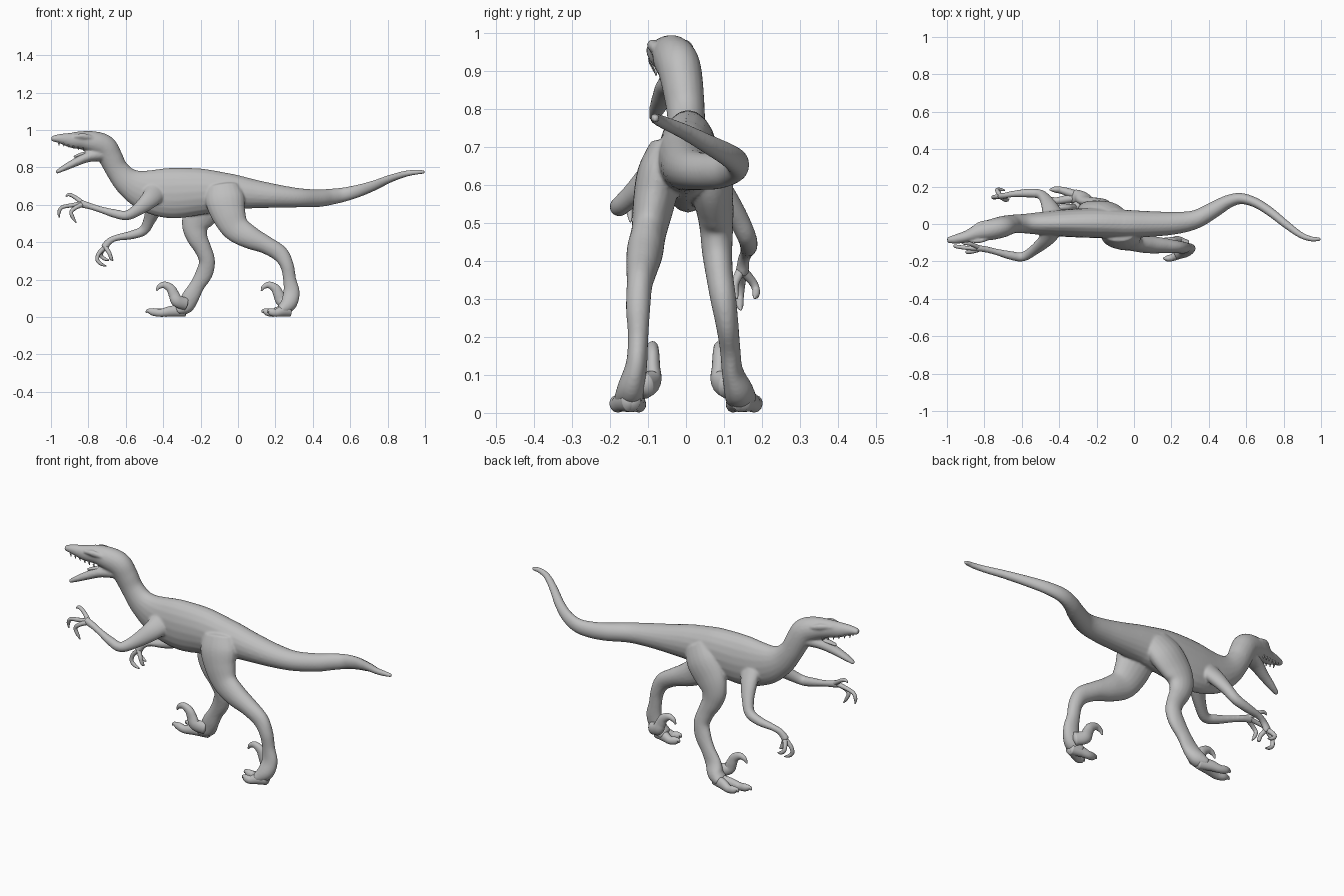
import bpy, bmesh, math
from mathutils import Vector

skin = bpy.data.materials.new("grey_skin")
skin.diffuse_color = (0.52, 0.52, 0.52, 1)


def spline(pts, steps):
    """Catmull-Rom through points of (x, y, z, side radius, depth radius)."""
    p = [pts[0]] + list(pts) + [pts[-1]]
    out = []
    for i in range(1, len(p) - 2):
        for s in range(steps):
            t = s / steps
            out.append([0.5 * (2 * b + (c - a) * t + (2 * a - 5 * b + 4 * c - d) * t * t
                               + (3 * b - a - 3 * c + d) * t ** 3)
                        for a, b, c, d in zip(*p[i - 1:i + 3])])
    return out + [list(pts[-1])]


def tube(bm, pts, steps=6, sides=20):
    """Closed elliptical loft with domed ends; the side radius lies along y."""
    path = spline(pts, steps)
    centres = [Vector(q[:3]) for q in path]
    rings, ends = [], []
    last = len(path) - 1
    for i, q in enumerate(path):
        t = (centres[min(i + 1, last)] - centres[max(i - 1, 0)]).normalized()
        u = Vector((0, 1, 0))
        u = (u - t * u.dot(t)).normalized()
        v = t.cross(u)
        rings.append([bm.verts.new(centres[i] + u * q[3] * math.cos(a) + v * q[4] * math.sin(a))
                      for a in (2 * math.pi * k / sides for k in range(sides))])
        if i in (0, last):
            ends.append(bm.verts.new(centres[i] + t * (0.5 if i else -0.5) * min(q[3], q[4])))
    for r, s in zip(rings, rings[1:]):
        for k in range(sides):
            n = (k + 1) % sides
            bm.faces.new((r[k], r[n], s[n], s[k]))
    for ring, tip in ((rings[0], ends[0]), (rings[-1], ends[1])):
        for k in range(sides):
            bm.faces.new((ring[k], ring[(k + 1) % sides], tip))


def build(name, tubes, fuse=0, sides=20):
    """Make one object from tubes, optionally fused into a single skin."""
    bm = bmesh.new()
    for pts in tubes:
        tube(bm, pts, sides=sides)
    bmesh.ops.recalc_face_normals(bm, faces=bm.faces)
    for f in bm.faces:
        f.smooth = True
    me = bpy.data.meshes.new(name)
    bm.to_mesh(me)
    bm.free()
    me.materials.append(skin)
    ob = bpy.data.objects.new(name, me)
    bpy.context.collection.objects.link(ob)
    if fuse:
        m = ob.modifiers.new("fuse", 'REMESH')
        m.mode, m.voxel_size, m.use_smooth_shade = 'VOXEL', fuse, True
        s = ob.modifiers.new("soften", 'SMOOTH')
        s.factor, s.iterations = 0.5, 5
    return ob


# Head, neck and front of the torso
head_torso = [
    (-0.995, -0.086, 0.953, 0.016, 0.014), (-0.95, -0.080, 0.953, 0.025, 0.026),
    (-0.89, -0.066, 0.945, 0.033, 0.041), (-0.83, -0.045, 0.944, 0.046, 0.050),
    (-0.77, -0.032, 0.933, 0.055, 0.060), (-0.715, -0.018, 0.908, 0.057, 0.066),
    (-0.682, -0.008, 0.855, 0.054, 0.064), (-0.645, 0, 0.785, 0.050, 0.062),
    (-0.585, 0.002, 0.720, 0.052, 0.078), (-0.49, 0.003, 0.677, 0.062, 0.112),
    (-0.36, 0.005, 0.662, 0.074, 0.135), (-0.20, 0.005, 0.670, 0.080, 0.124),
    (-0.05, 0, 0.670, 0.076, 0.098)]
# Hips and the curved tail
tail = [
    (-0.20, 0.005, 0.670, 0.078, 0.120), (-0.05, 0, 0.670, 0.076, 0.098),
    (0.08, 0, 0.658, 0.069, 0.078), (0.22, 0.005, 0.645, 0.060, 0.061),
    (0.33, 0.025, 0.637, 0.050, 0.051), (0.43, 0.078, 0.635, 0.043, 0.047),
    (0.50, 0.118, 0.643, 0.036, 0.043), (0.57, 0.136, 0.655, 0.030, 0.038),
    (0.65, 0.114, 0.676, 0.026, 0.033), (0.73, 0.064, 0.704, 0.024, 0.027),
    (0.81, 0.000, 0.738, 0.021, 0.021), (0.89, -0.058, 0.764, 0.017, 0.017),
    (0.95, -0.080, 0.774, 0.014, 0.014), (0.995, -0.080, 0.775, 0.010, 0.010)]
brows = [[(-0.875, -0.062 + s * 0.030, 0.966, 0.008, 0.008),
          (-0.825, -0.045 + s * 0.044, 0.967, 0.013, 0.016),
          (-0.775, -0.032 + s * 0.044, 0.955, 0.010, 0.010)] for s in (-1, 1)]
# Lower jaw hangs open
jaw = [
    (-0.72, -0.018, 0.872, 0.044, 0.040), (-0.80, -0.042, 0.857, 0.039, 0.029),
    (-0.87, -0.063, 0.826, 0.028, 0.022), (-0.93, -0.077, 0.796, 0.021, 0.016),
    (-0.970, -0.085, 0.774, 0.012, 0.009)]

# Legs: trailing right leg, leading left leg
right_leg = [
    (-0.080, -0.050, 0.700, 0.045, 0.085), (-0.070, -0.070, 0.630, 0.058, 0.105),
    (-0.050, -0.085, 0.550, 0.055, 0.092), (-0.010, -0.098, 0.475, 0.046, 0.075),
    (0.065, -0.108, 0.425, 0.048, 0.062), (0.150, -0.115, 0.385, 0.042, 0.048),
    (0.225, -0.122, 0.338, 0.034, 0.044), (0.262, -0.126, 0.275, 0.032, 0.036),
    (0.276, -0.126, 0.200, 0.027, 0.035), (0.286, -0.130, 0.130, 0.028, 0.044),
    (0.270, -0.143, 0.070, 0.036, 0.043), (0.230, -0.148, 0.036, 0.042, 0.030)]
left_leg = [
    (-0.100, 0.040, 0.690, 0.045, 0.085), (-0.150, 0.062, 0.620, 0.058, 0.100),
    (-0.205, 0.075, 0.545, 0.050, 0.090), (-0.228, 0.080, 0.485, 0.044, 0.072),
    (-0.218, 0.082, 0.425, 0.040, 0.056), (-0.188, 0.088, 0.365, 0.036, 0.046),
    (-0.166, 0.098, 0.300, 0.034, 0.043), (-0.180, 0.108, 0.235, 0.030, 0.046),
    (-0.217, 0.116, 0.170, 0.027, 0.040), (-0.252, 0.122, 0.110, 0.028, 0.046),
    (-0.280, 0.138, 0.060, 0.038, 0.044), (-0.320, 0.145, 0.036, 0.042, 0.028)]

# Arms: right reaches forward, left hangs lower
right_arm = [
    (-0.440, -0.040, 0.670, 0.035, 0.060), (-0.470, -0.085, 0.630, 0.034, 0.050),
    (-0.535, -0.140, 0.575, 0.027, 0.034), (-0.595, -0.175, 0.543, 0.025, 0.026),
    (-0.660, -0.168, 0.553, 0.023, 0.023), (-0.740, -0.148, 0.576, 0.017, 0.017),
    (-0.800, -0.134, 0.595, 0.017, 0.018), (-0.840, -0.130, 0.606, 0.017, 0.022)]
left_arm = [
    (-0.430, 0.045, 0.640, 0.035, 0.060), (-0.450, 0.092, 0.580, 0.034, 0.046),
    (-0.475, 0.135, 0.515, 0.028, 0.032), (-0.505, 0.160, 0.463, 0.025, 0.027),
    (-0.570, 0.165, 0.438, 0.023, 0.023), (-0.650, 0.160, 0.423, 0.017, 0.017),
    (-0.690, 0.152, 0.403, 0.016, 0.018), (-0.715, 0.148, 0.370, 0.018, 0.022)]

build("body", [head_torso, tail, *brows, jaw, right_leg, left_leg, right_arm, left_arm], 0.006)

# Tongue and the rows of teeth
build("tongue", [[(-0.78, -0.036, 0.878, 0.020, 0.010), (-0.83, -0.050, 0.872, 0.017, 0.009),
                  (-0.875, -0.064, 0.857, 0.010, 0.006)]], sides=12)
teeth = []
for s in (-1, 1):
    for i in range(6):
        k = i / 5
        x, y = -0.96 + 0.13 * k, -0.081 + 0.034 * k + s * (0.014 + 0.018 * k)
        z = 0.934 - 0.030 * k
        teeth.append([(x, y, z, 0.005, 0.005), (x + 0.003, y, z - 0.016, 0.002, 0.002)])
build("teeth", teeth, sides=6)


# Two walking toes and a raised sickle claw on each foot
def foot(name, x, side, length, spread):
    toes = []
    for dy, dx in ((0.180, 0.8), (0.124, 1.0)):
        y = side * dy
        toes.append([
            (x, side * 0.145, 0.034, 0.026, 0.032),
            (x - 0.35 * length * dx, side * (0.4 * 0.145 + 0.6 * dy), 0.031, 0.023, 0.028),
            (x - 0.62 * length * dx, y, 0.022, 0.019, 0.021),
            (x - 0.82 * length * dx, y + side * spread, 0.027, 0.017, 0.020),
            (x - 0.96 * length * dx, y + side * spread, 0.033, 0.008, 0.010),
            (x - length * dx, y + side * spread, 0.022, 0.003, 0.004)])
    build(name + "_toes", toes)
    y = side * 0.088
    build(name + "_sickle_claw", [[
        (x + 0.005, side * 0.110, 0.070, 0.026, 0.034), (x - 0.040, y, 0.085, 0.023, 0.032),
        (x - 0.058, y, 0.120, 0.020, 0.028), (x - 0.075, y, 0.152, 0.018, 0.024),
        (x - 0.108, y, 0.171, 0.015, 0.018), (x - 0.137, y, 0.161, 0.010, 0.012),
        (x - 0.150, y, 0.140, 0.003, 0.004)]])


foot("right", 0.275, -1, 0.145, 0.004)
foot("left", -0.285, 1, 0.205, 0.004)


# Three clawed fingers on each hand
def finger(*joints):
    radii = (0.013, 0.011, 0.010, 0.009, 0.003)
    return [(*j, r, r) for j, r in zip(joints, radii)]


build("right_fingers", [
    finger((-0.825, -0.128, 0.605), (-0.860, -0.112, 0.632), (-0.885, -0.105, 0.648),
           (-0.905, -0.103, 0.654), (-0.920, -0.103, 0.645)),
    finger((-0.835, -0.130, 0.605), (-0.890, -0.128, 0.597), (-0.940, -0.122, 0.586),
           (-0.957, -0.118, 0.560), (-0.955, -0.117, 0.532)),
    finger((-0.835, -0.138, 0.600), (-0.870, -0.148, 0.583), (-0.892, -0.150, 0.560),
           (-0.882, -0.148, 0.530), (-0.865, -0.146, 0.503))], sides=12)
build("left_fingers", [
    finger((-0.710, 0.145, 0.375), (-0.690, 0.130, 0.345), (-0.682, 0.128, 0.325),
           (-0.676, 0.130, 0.310), (-0.668, 0.134, 0.302)),
    finger((-0.715, 0.148, 0.370), (-0.745, 0.145, 0.338), (-0.752, 0.142, 0.305),
           (-0.732, 0.142, 0.283), (-0.705, 0.144, 0.272)),
    finger((-0.715, 0.153, 0.370), (-0.730, 0.175, 0.345), (-0.730, 0.184, 0.325),
           (-0.712, 0.184, 0.310), (-0.690, 0.180, 0.303))], sides=12)
